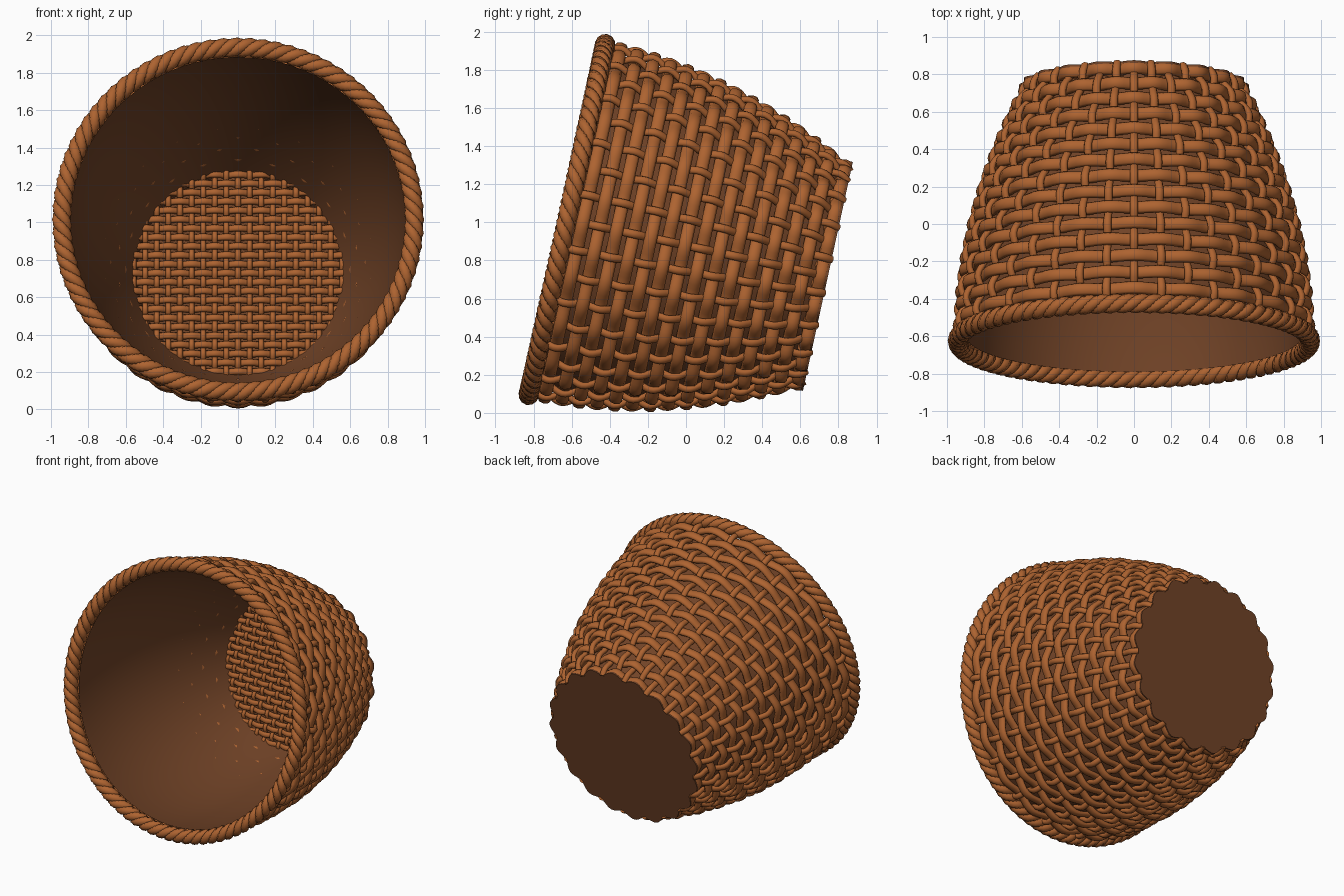
import bpy
import bmesh
import math
from mathutils import Matrix, Vector

cube = bpy.data.objects.get("Cube")
if cube:
    bpy.data.objects.remove(cube, do_unlink=True)

# Basket axis is local z, running from the rim (0) to the base (DEPTH)
DEPTH = 1.4
STAKES = 40
RINGS = 15
FIRST, PITCH = 0.085, 0.0915
WAVE = 0.017
TILT = math.radians(12.3)
s, c = math.sin(TILT), math.cos(TILT)
PLACE = Matrix(((-1, 0, 0, 0), (0, s, c, -0.625), (0, c, -s, 1.015), (0, 0, 0, 1)))


def material(name, rgb):
    m = bpy.data.materials.new(name)
    m.use_nodes = True
    m.diffuse_color = (*rgb, 1)
    m.node_tree.nodes["Principled BSDF"].inputs["Base Color"].default_value = (*rgb, 1)
    return m


WICKER = material("wicker brown", (0.42, 0.125, 0.03))
LINING = material("dark brown lining", (0.165, 0.056, 0.02))


def finish(bm, name, mat, smooth=True):
    bmesh.ops.recalc_face_normals(bm, faces=bm.faces[:])
    for f in bm.faces:
        f.smooth = smooth and len(f.verts) == 4
    me = bpy.data.meshes.new(name)
    bm.to_mesh(me)
    bm.free()
    me.materials.append(mat)
    ob = bpy.data.objects.new(name, me)
    ob.matrix_world = PLACE
    bpy.context.collection.objects.link(ob)
    return ob


def sweep(bm, path, ups, width, height, closed=False, sides=8):
    """Sweep an oval along a path; height lies along the up vectors."""
    n = len(path)
    loops = []
    for i, (p, up) in enumerate(zip(path, ups)):
        nxt = path[(i + 1) % n] if closed else path[min(i + 1, n - 1)]
        prv = path[i - 1] if closed else path[max(i - 1, 0)]
        tan = (nxt - prv).normalized()
        side = tan.cross(up).normalized()
        top = side.cross(tan)
        ring = []
        for k in range(sides):
            a = math.tau * k / sides
            ring.append(bm.verts.new(p + side * width * math.cos(a) + top * height * math.sin(a)))
        loops.append(ring)
    for i in range(n if closed else n - 1):
        a, b = loops[i], loops[(i + 1) % n]
        for k in range(sides):
            m = (k + 1) % sides
            bm.faces.new((a[k], a[m], b[m], b[k]))
    if not closed:
        bm.faces.new(loops[0])
        bm.faces.new(loops[-1])


def outer(t):
    return 0.97 - 0.188 * t * t


def radial(a):
    return Vector((math.cos(a), math.sin(a), 0))


Z = Vector((0, 0, 1))

# Woven rings going round the wall
bm = bmesh.new()
steps = STAKES * 5
for j in range(RINGS):
    t = FIRST + PITCH * j
    angles = [math.tau * i / steps for i in range(steps)]
    ups = [radial(a) for a in angles]
    path = [u * (outer(t) - 0.036 + WAVE * math.cos(STAKES / 2 * a + math.pi * j)) + Z * t
            for a, u in zip(angles, ups)]
    sweep(bm, path, ups, 0.034, 0.02, closed=True)
finish(bm, "woven_rings", WICKER)

# Upright stakes passing in and out between the rings
bm = bmesh.new()
for i in range(STAKES):
    up = radial(math.tau * i / STAKES)
    ts = [DEPTH * k / 75 for k in range(76)]
    path = [up * (outer(t) - 0.036 - WAVE * math.cos(math.pi * ((t - FIRST) / PITCH + i))) + Z * t
            for t in ts]
    sweep(bm, path, [up] * len(path), 0.022, 0.018)
finish(bm, "upright_stakes", WICKER)

# Twisted rope rim of three strands
bm = bmesh.new()
TURNS, STRANDS = 28, 3
steps = TURNS * 12
for k in range(STRANDS):
    path, ups = [], []
    for i in range(steps):
        a = math.tau * i / steps
        phi = TURNS * a + math.tau * k / STRANDS
        up = radial(a) * math.cos(phi) + Z * math.sin(phi)
        path.append(radial(a) * 0.942 + up * 0.025)
        ups.append(up)
    sweep(bm, path, ups, 0.031, 0.029, closed=True)
finish(bm, "rope_rim", WICKER)

# Smooth lining inside the wall
bm = bmesh.new()
SEG, ROWS = 96, 20
grid = []
for r in range(ROWS + 1):
    t = 0.025 + (DEPTH - 0.05) * r / ROWS
    grid.append([bm.verts.new(radial(math.tau * i / SEG) * (outer(t) - 0.075) + Z * t)
                 for i in range(SEG)])
for a, b in zip(grid, grid[1:]):
    for i in range(SEG):
        m = (i + 1) % SEG
        bm.faces.new((a[i], a[m], b[m], b[i]))
finish(bm, "inner_lining", LINING)

# Flat base plate with a scalloped edge
bm = bmesh.new()
rims = []
for t in (DEPTH - 0.025, DEPTH + 0.002):
    rims.append([bm.verts.new(radial(math.tau * i / 200)
                              * (0.598 + WAVE * math.cos(STAKES / 2 * math.tau * i / 200)) + Z * t)
                 for i in range(200)])
    bm.faces.new(rims[-1])
for i in range(200):
    m = (i + 1) % 200
    bm.faces.new((rims[0][i], rims[0][m], rims[1][m], rims[1][i]))
finish(bm, "base_plate", LINING, smooth=False)

# Woven floor, clipped to a circle
FLOOR_R, FLOOR_T = 0.575, 1.345
ROW, COL = 0.049, 0.062


def floor_strands(name, along, across, gap, cross_gap, sign, half_width):
    bm = bmesh.new()
    count = int(FLOOR_R / gap)
    for j in range(-count, count + 1):
        d = j * gap
        half = math.sqrt(FLOOR_R ** 2 - d * d)
        n = max(4, int(half * 2 / cross_gap * 6))
        path = []
        for k in range(n + 1):
            u = -half + 2 * half * k / n
            lift = sign * 0.011 * math.cos(math.pi * (u / cross_gap + j))
            path.append(along * u + across * d + Z * (FLOOR_T + lift))
        sweep(bm, path, [Z] * len(path), half_width, 0.012, sides=6)
    finish(bm, name, WICKER)


X, Y = Vector((1, 0, 0)), Vector((0, 1, 0))
floor_strands("floor_rows", X, Y, ROW, COL, 1, 0.019)
floor_strands("floor_columns", Y, X, COL, ROW, -1, 0.015)
